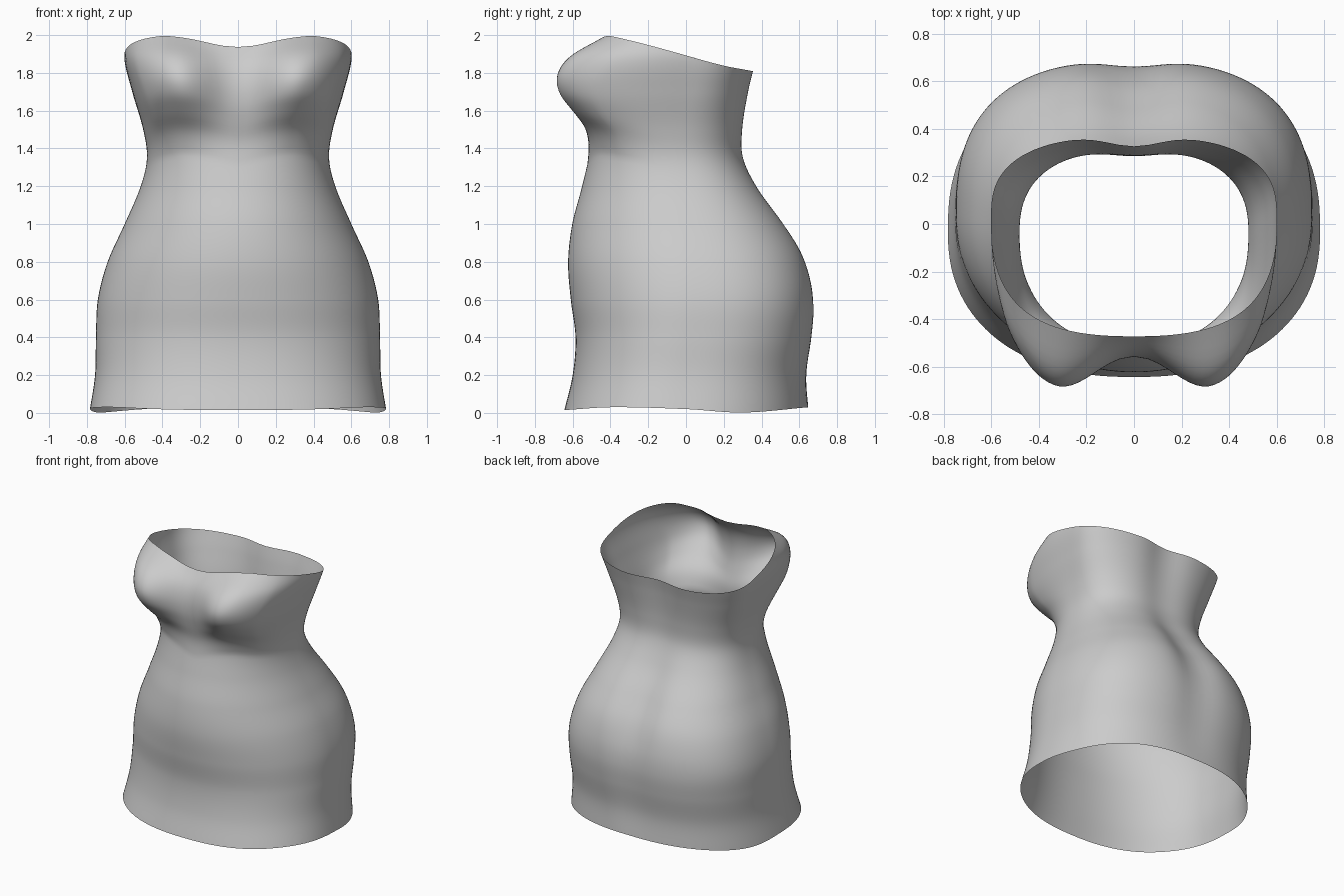
import bpy, bmesh, math

cube = bpy.data.objects.get("Cube")
if cube:
    bpy.data.objects.remove(cube, do_unlink=True)

SIDES, RINGS = 128, 90


def smooth(points, x):
    """Smooth curve through (position, value) points."""
    if x <= points[0][0]:
        return points[0][1]
    if x >= points[-1][0]:
        return points[-1][1]
    i = max(k for k in range(len(points) - 1) if points[k][0] <= x)

    def slope(k):
        a, b = points[max(k - 1, 0)], points[min(k + 1, len(points) - 1)]
        return (b[1] - a[1]) / (b[0] - a[0])

    (x0, y0), (x1, y1) = points[i], points[i + 1]
    h = x1 - x0
    t = (x - x0) / h
    return ((1 + 2 * t) * (1 - t) ** 2 * y0 + t * (1 - t) ** 2 * h * slope(i)
            + t * t * (3 - 2 * t) * y1 + t * t * (t - 1) * h * slope(i + 1))


def bell(x, width):
    return math.exp(-.5 * (x / width) ** 2)


# Body profiles by height
half_width = [(0, .787), (.2, .757), (.4, .752), (.6, .742), (.8, .69), (1, .6),
              (1.2, .515), (1.35, .482), (1.5, .502), (1.7, .56), (1.88, .602), (2, .585)]
front = [(0, -.648), (.2, -.6), (.4, -.585), (.6, -.61), (.8, -.624), (1, -.602),
         (1.2, -.55), (1.4, -.507), (1.6, -.5), (1.8, -.49), (2, -.465)]
back = [(0, .65), (.2, .645), (.4, .675), (.55, .688), (.7, .675), (.85, .63), (1, .54),
        (1.2, .395), (1.35, .32), (1.5, .315), (1.7, .345), (1.85, .38)]
middle = [(0, -.04), (.6, .04), (1.35, -.04), (1.9, .05)]
front_squareness = [(0, 2.3), (.6, 2.1), (1, 2.05), (1.35, 2.25), (1.7, 2.7), (1.9, 3)]
back_squareness = [(0, 2.4), (.55, 2.6), (1, 2.5), (1.35, 2.45), (1.9, 2.7)]
bust = [(1.38, 0), (1.5, .05), (1.6, .14), (1.7, .215), (1.8, .225), (1.9, .16), (2, 0)]
crease = [(0, 0), (.3, .015), (.6, .03), (.9, .06), (1.1, .05), (1.35, .025), (1.85, .045)]

# Edge heights by depth
rim = [(-.42, 2), (-.2, 1.947), (0, 1.893), (.2, 1.84), (.36, 1.81)]
hem = [(-.645, .015), (-.4, .03), (0, .02), (.3, .002), (.65, .03)]


def section(angle, z):
    """Plain rounded outline of the body at one height; angle 0 is the front."""
    side, depth = math.sin(angle), math.cos(angle)
    ahead = depth > 0
    power = 2 / smooth(front_squareness if ahead else back_squareness, z)
    x = math.copysign(abs(side) ** power, side) * smooth(half_width, z)
    cy = smooth(middle, z)
    reach = abs(depth) ** power
    return x, cy + (smooth(front if ahead else back, z) - cy) * reach, reach, ahead


def body_point(angle, v):
    # Sweetheart neckline above, wavy hem below
    top_x, top_y, _, top_ahead = section(angle, 1.9)
    high = smooth(rim, top_y) - (.063 * bell(top_x, .17) if top_ahead else 0)
    low = smooth(hem, section(angle, 0)[1])
    z = low + v * (high - low)
    x, y, reach, ahead = section(angle, z)
    if ahead:
        # Two rounded cups that end at the neckline
        swell = 0
        for cx in (-.34, .34):
            outward = (x - cx) * math.copysign(1, cx)
            swell += bell(outward, .22 if outward > 0 else .17)
        y -= smooth(bust, z + 2 - high) * swell * min(1, reach * 1.6)
    else:
        # Soft groove down the middle of the back
        y -= smooth(crease, z) * bell(x, .11)
    return x, y, z


# Dress: one open sheet lofted from hem to neckline
bm = bmesh.new()
rows = [[bm.verts.new(body_point(2 * math.pi * i / SIDES, j / RINGS)) for i in range(SIDES)]
        for j in range(RINGS + 1)]
for a, b in zip(rows, rows[1:]):
    for i in range(SIDES):
        k = (i + 1) % SIDES
        bm.faces.new((a[i], a[k], b[k], b[i])).smooth = True
mesh = bpy.data.meshes.new("dress")
bm.to_mesh(mesh)
bm.free()
dress = bpy.data.objects.new("dress", mesh)
bpy.context.collection.objects.link(dress)

# Plain grey cloth
cloth = bpy.data.materials.new("grey cloth")
cloth.use_nodes = True
colour = (.6, .6, .6, 1)
cloth.diffuse_color = colour
cloth.node_tree.nodes["Principled BSDF"].inputs["Base Color"].default_value = colour
mesh.materials.append(cloth)
